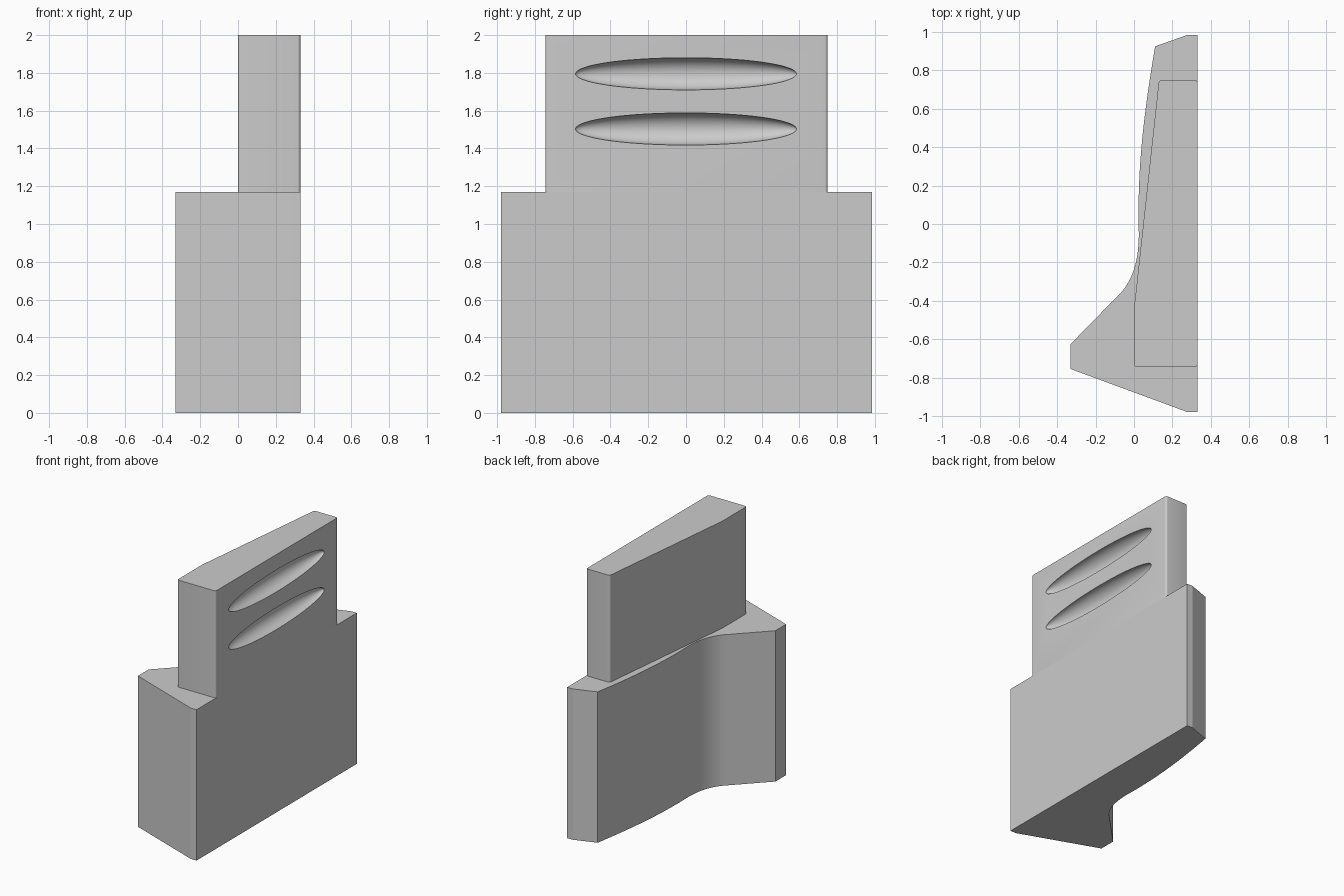
import bpy, bmesh, math
from mathutils import Vector
from mathutils.geometry import interpolate_bezier

cube = bpy.data.objects.get("Cube")
if cube:
    bpy.data.objects.remove(cube, do_unlink=True)

BACK_X = 0.33      # flat face shared by both blocks
STEP_Z = 1.17      # height where the wide body ends

grey = bpy.data.materials.new("light grey")
grey.use_nodes = True
grey.diffuse_color = (0.6, 0.6, 0.6, 1)
grey.node_tree.nodes["Principled BSDF"].inputs["Base Color"].default_value = (0.6, 0.6, 0.6, 1)


def curve(a, ha, hb, b, steps=24):
    """Points of one bezier piece in plan."""
    return [(p.x, p.y) for p in interpolate_bezier(
        *(Vector((*p, 0)) for p in (a, ha, hb, b)), steps)]


def extrude_plan(name, outline, z0, z1, corner=0):
    """Prism from a plan outline, with optional rounded upright corners."""
    bm = bmesh.new()
    face = bm.faces.new([bm.verts.new((x, y, z0)) for x, y in outline])
    top = bmesh.ops.extrude_face_region(bm, geom=[face])["geom"]
    bmesh.ops.translate(bm, vec=(0, 0, z1 - z0),
                        verts=[g for g in top if isinstance(g, bmesh.types.BMVert)])
    bmesh.ops.recalc_face_normals(bm, faces=bm.faces)
    if corner:
        uprights = [e for e in bm.edges
                    if abs(e.verts[0].co.z - e.verts[1].co.z) > 0.1
                    and e.calc_face_angle() > math.radians(60)]
        bmesh.ops.bevel(bm, geom=uprights, offset=corner, segments=5,
                        profile=0.5, affect='EDGES')
    mesh = bpy.data.meshes.new(name)
    bm.to_mesh(mesh)
    bm.free()
    mesh.materials.append(grey)
    obj = bpy.data.objects.new(name, mesh)
    bpy.context.collection.objects.link(obj)
    return obj


def activate(obj):
    bpy.ops.object.select_all(action='DESELECT')
    obj.select_set(True)
    bpy.context.view_layer.objects.active = obj


# Wide lower body: flat back, swept front with a projecting nose
waist = curve((-0.10, -0.39), (-0.01, -0.31), (0.025, -0.2), (0.025, -0.05))
flank = curve((0.025, -0.05), (0.015, 0.3), (0.055, 0.6), (0.11, 0.925))
body = extrude_plan("lower_body", [
    (BACK_X, -0.98), (0.28, -0.98), (-0.33, -0.755), (-0.33, -0.625),
    *waist, *flank[1:], (0.28, 0.985), (BACK_X, 0.985)], 0, STEP_Z)

# Narrow upper block: tapers in thickness, with a soft bend
bend = curve((0, -0.47), (0, -0.43), (0.003, -0.41), (0.008, -0.37), 8)
grip = extrude_plan("upper_grip", [
    (BACK_X, -0.745), (0, -0.745), *bend, (0.13, 0.75), (BACK_X, 0.75)],
    STEP_Z, 2, corner=0.015)

# Two long scooped finger grooves in the flat face
for z in (1.795, 1.503):
    bpy.ops.mesh.primitive_uv_sphere_add(segments=64, ring_count=48, location=(BACK_X, 0, z),
                                         rotation=(math.pi / 2, 0, 0))
    cutter = bpy.context.object
    cutter.name = "groove_cutter"
    cutter.scale = (0.085, 0.085, 0.585)
    cutter.hide_render = True
    cutter.data.materials.append(grey)
    activate(grip)
    cut = grip.modifiers.new("groove", 'BOOLEAN')
    cut.operation = 'DIFFERENCE'
    cut.solver = 'EXACT'
    cut.object = cutter
    bpy.ops.object.modifier_apply(modifier=cut.name)
    bpy.data.objects.remove(cutter, do_unlink=True)

for part in (body, grip):
    activate(part)
    bpy.ops.object.shade_smooth_by_angle(angle=math.radians(19))
